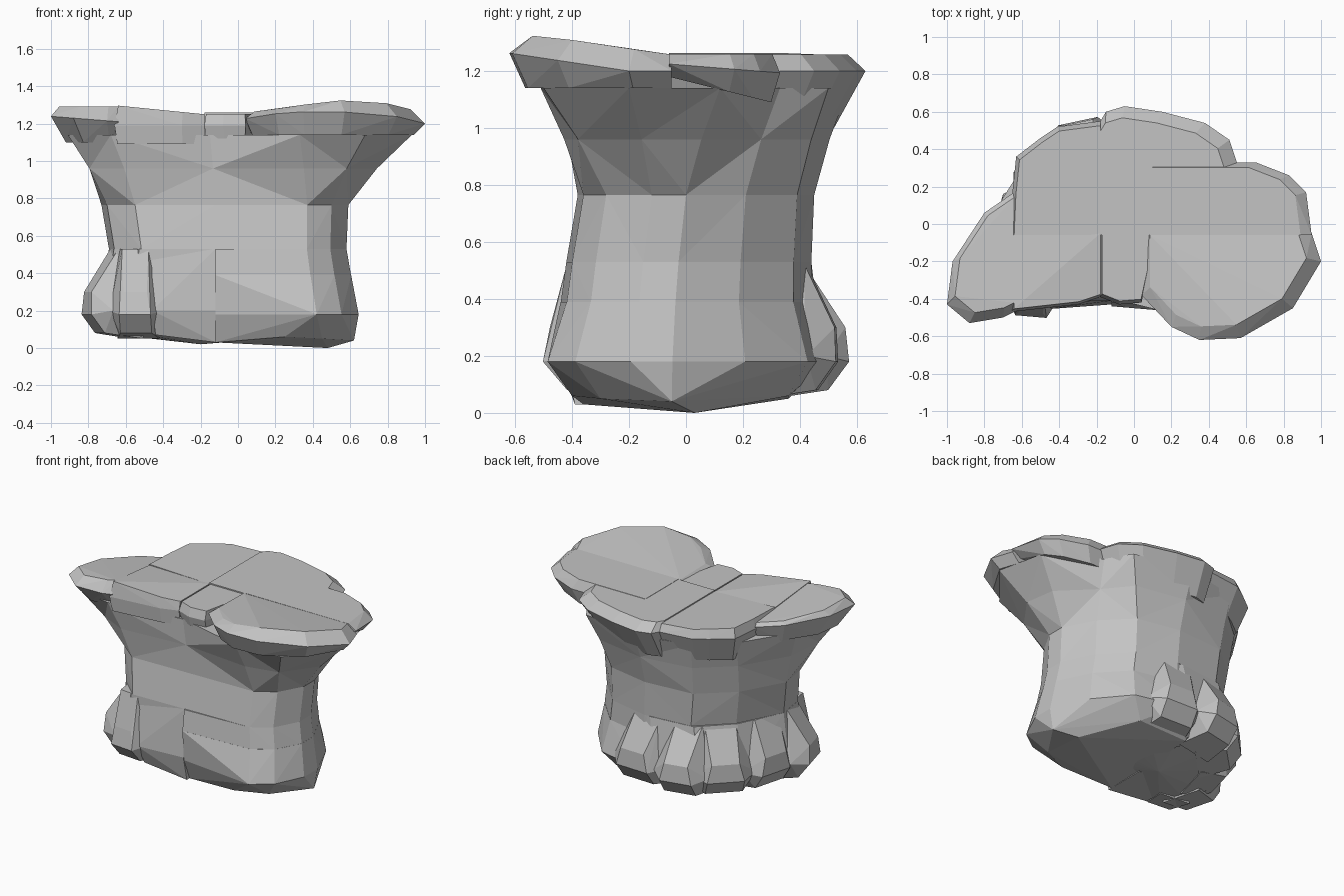
import bpy, bmesh, math

if "Cube" in bpy.data.objects:
    bpy.data.objects.remove(bpy.data.objects["Cube"])

stone = bpy.data.materials.new("grey stone")
stone.diffuse_color = (0.55, 0.55, 0.55, 1)
stone.use_nodes = True
stone.node_tree.nodes["Principled BSDF"].inputs["Base Color"].default_value = stone.diffuse_color


def finish(name, bm):
    bmesh.ops.recalc_face_normals(bm, faces=bm.faces)
    me = bpy.data.meshes.new(name)
    bm.to_mesh(me)
    bm.free()
    me.materials.append(stone)
    ob = bpy.data.objects.new(name, me)
    bpy.context.collection.objects.link(ob)


def hull(name, pts):
    bm = bmesh.new()
    vs = [bm.verts.new(p) for p in pts]
    res = bmesh.ops.convex_hull(bm, input=vs)
    junk = {g for k in ("geom_interior", "geom_unused") for g in res[k]
            if isinstance(g, bmesh.types.BMVert)}
    bmesh.ops.delete(bm, geom=list(junk), context='VERTS')
    finish(name, bm)


def loft(name, rings):
    bm = bmesh.new()
    rows = [[bm.verts.new(p) for p in r] for r in rings]
    n = len(rows[0])
    for k, (a, b) in enumerate(zip(rows, rows[1:])):
        for i in range(n):
            j = (i + 1) % n
            if (i + k) % 2:
                bm.faces.new((a[i], a[j], b[j]))
                bm.faces.new((a[i], b[j], b[i]))
            else:
                bm.faces.new((a[i], a[j], b[i]))
                bm.faces.new((a[j], b[j], b[i]))
    bm.faces.new(rows[0][::-1])
    bm.faces.new(rows[-1])
    finish(name, bm)


# Waist and flare outlines share one point order
waist = [(.59, -.12), (.59, 0), (.48, .21), (.30, .39), (0, .45), (-.35, .42), (-.57, .23),
         (-.73, -.06), (-.70, -.25), (-.55, -.38), (-.12, -.37), (.37, -.36), (.5, -.28)]
flare = [(.93, -.2), (.86, .12), (.52, .33), (.42, .5), (0, .57), (-.38, .49), (-.6, .3),
         (-.82, -.05), (-.91, -.42), (-.68, -.46), (-.15, -.39), (.33, -.51), (.68, -.5)]


def fit(z, x0, x1, y0, y1):
    # waist outline stretched to the given extents
    return [(x0 + (x + .73) / 1.32 * (x1 - x0), y0 + (y + .38) / .83 * (y1 - y0), z)
            for x, y in waist]


mid = [(x + (u - x) * .45, y + (v - y) * .45, .96) for (x, y), (u, v) in zip(waist, flare)]
loft("waist", [fit(.53, -.69, .58, -.42, .44), fit(.765, -.73, .59, -.38, .45)])
loft("flare", [fit(.765, -.73, .59, -.38, .45), mid, [(x, y, 1.14) for x, y in flare]])


# Base: rounded belly on the right in two bands, core on the left
def right(ring):
    return [(max(x, -.12), y, z) for x, y, z in ring]


def bulge(ring):
    # front of the belly swells towards the right
    return [(x, y if y > 0 else y * (.83 + .17 * min(1, max(0, (x + .12) / .5))), z)
            for x, y, z in ring]


low = right(bulge(fit(.18, -.7, .645, -.51, .5)))
hull("belly_top", right(fit(.53, -.69, .58, -.42, .44)) + right(fit(.385, -.7, .605, -.44, .44)))
hull("right_belly", right(fit(.39, -.7, .605, -.44, .44)) + low
     + [(.62, -.05, .04), (.48, .03, 0), (.25, .36, .06),
        (-.12, .36, .05), (-.12, -.36, .03), (.25, -.4, .06), (.45, -.3, .05)])
hull("base_core", fit(.53, -.69, .5, -.42, .44) + fit(.2, -.74, .45, -.42, .48)
     + fit(.07, -.64, .4, -.35, .38) + [(-.2, 0, .02)])
hull("front_panel", [(x, y + d, z) for x, y, z in
     ((-.46, -.41, .53), (-.12, -.41, .53), (-.46, -.455, .2), (-.12, -.43, .2),
      (-.44, -.4, .07), (-.12, -.39, .03)) for d in (0, .3)])

# Broad root-like lobes around the left and back of the base
lobes = [((.05, .53), (0, .425), .2, 88, 0), ((-.3, .55), (-.3, .40), .18, 102, 0),
         ((-.56, .36), (-.47, .29), .2, 135, 0), ((-.73, .05), (-.64, .02), .19, 165, 0),
         ((-.81, -.26), (-.67, -.22), .17, 195, 0), ((-.55, -.475), (-.55, -.42), .14, 265, .02)]
for k, ((ox, oy), (tx, ty), w, ang, toe) in enumerate(lobes):
    a = math.radians(ang)
    dx, dy, px, py = math.cos(a), math.sin(a), -math.sin(a), math.cos(a)
    pts = []
    for s in (-1, 1):
        for z, f, depth, wide in ((.53, 0, .01, .5), (.53, 0, .2, .8), (.3, .95, 0, .45),
                                  (.18, 1, -toe, .6), (.2, 1, .1, 1.05), (.08, .9, .06, .6),
                                  (.05, .6, .22, .8)):
            x = tx + (ox - tx) * f - dx * depth + px * w * wide * s
            y = ty + (oy - ty) * f - dy * depth + py * w * wide * s
            pts.append((x, y, z))
    hull("root_lobe_%d" % (k + 1), pts)


# Flat spreading cap: bevelled plates shrinking towards a shared inner corner
def plate(name, outline, anchor, top, edge, bottom, grow=.94, under=.9):
    ax, ay = anchor
    pts = []
    for x, y in outline:
        pts.append((x, y, edge(x, y)))
        for s, level in ((grow, top), (under, bottom)):
            u, v = ax + (x - ax) * s, ay + (y - ay) * s
            pts.append((u, v, level(u, v)))
    hull(name, pts)


def flat(z):
    return lambda x, y: z


plate("cap_left_lobe", [(-.64, .17), (-.8, .06), (-.97, -.2), (-1, -.43), (-.88, -.53),
      (-.7, -.5), (-.64, -.47)], (-.64, -.06),
      lambda x, y: min(1.29, 1.25 - .12 * y), lambda x, y: 1.21 - .08 * (x + .64),
      flat(1.1), .88, .78)
plate("cap_middle_left_front", [(-.66, -.05), (-.66, -.47), (-.3, -.43), (-.18, -.39),
      (-.18, -.05)], (-.18, -.06),
      lambda x, y: 1.25 + .1 * (-.18 - x) * min(1, -3 * y), flat(1.19), flat(1.09), .96, .97)
plate("cap_middle_left_back", [(-.66, -.06), (-.65, .17), (-.63, .36), (-.5, .46), (-.41, .52),
      (-.18, .55), (-.18, -.06)], (-.18, -.06),
      lambda x, y: 1.25 + .03 * (-.18 - x), flat(1.2), flat(1.02), .96, .88)
plate("cap_front_middle", [(-.18, -.05), (-.18, -.39), (-.08, -.43), (.04, -.42), (.12, -.05)],
      (0, -.06), flat(1.25), flat(1.19), flat(1.12), .95, .95)
plate("cap_back_lobe", [(-.18, -.06), (-.18, .55), (-.15, .6), (-.05, .63), (.15, .6),
      (.38, .54), (.51, .45), (.55, .33), (.45, -.06)], (-.18, -.06),
      flat(1.258), flat(1.2), flat(1.0), .91, .84)
plate("cap_right_lobe", [(.1, -.06), (.1, .33), (.65, .33), (.83, .26), (.92, .17),
      (.95, -.06)], (.1, -.06), flat(1.26), lambda x, y: 1.22 - .08 * y,
      lambda x, y: 1.18 - .25 * (y + .06), .93, .92)
plate("cap_front_right_lobe", [(.04, -.06), (.04, -.38), (.2, -.55), (.35, -.62), (.57, -.61),
      (.85, -.45), (1, -.2), (.95, -.05)], (.4, -.06),
      lambda x, y: 1.258 + .15 * max(0, -.06 - y) * min(1, max(0, x) / .6),
      lambda x, y: 1.2 + .06 * max(0, -.2 - y) / .4, flat(1.14), .87, .9)
